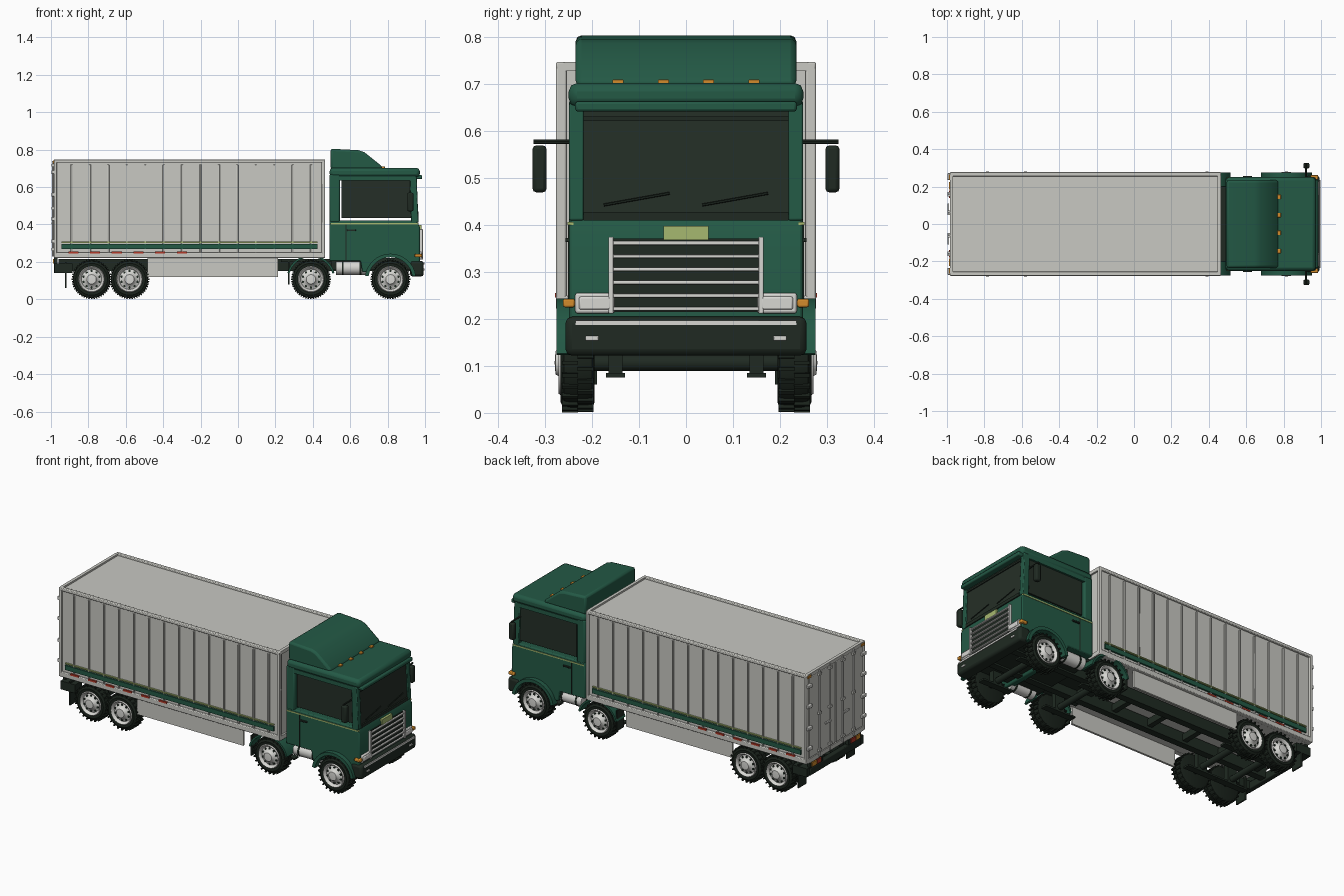
import bpy, bmesh, math
from mathutils import Vector, Matrix

default_cube = bpy.data.objects.get("Cube")
if default_cube:
    bpy.data.objects.remove(default_cube, do_unlink=True)


def material(name, red, green_part, blue):
    mat = bpy.data.materials.new(name)
    mat.use_nodes = True
    colour = (red, green_part, blue, 1)
    mat.diffuse_color = colour
    shader = next(n for n in mat.node_tree.nodes if n.type == "BSDF_PRINCIPLED")
    shader.inputs["Base Color"].default_value = colour
    return mat


green = material("cab green", .017, .1, .06)
grey = material("container grey", .58, .58, .54)
black = material("chassis black", .014, .023, .016)
glass = material("dark glass", .018, .028, .02)
rubber = material("tyre rubber", .01, .016, .011)
silver = material("silver trim", .68, .68, .65)
lime = material("lime accent", .38, .48, .16)
orange = material("orange lamp", .65, .26, .025)
red = material("red lamp", .45, .04, .02)


def finish(name, bm, mat, bevel=0.0, smooth=False):
    """Turn a bmesh into an object, with optional bevel and smooth shading."""
    bmesh.ops.recalc_face_normals(bm, faces=bm.faces)
    mesh = bpy.data.meshes.new(name)
    bm.to_mesh(mesh)
    bm.free()
    mesh.materials.append(mat)
    obj = bpy.data.objects.new(name, mesh)
    bpy.context.collection.objects.link(obj)
    if bevel:
        mod = obj.modifiers.new("Bevel", "BEVEL")
        mod.width = bevel
        mod.segments = 2
        mod.limit_method = "ANGLE"
    if smooth:
        bpy.ops.object.select_all(action="DESELECT")
        obj.select_set(True)
        bpy.context.view_layer.objects.active = obj
        bpy.ops.object.shade_smooth_by_angle(angle=math.radians(35))
    return obj


def box(name, mat, x, y, z, bevel=0.0, mirror=False):
    """Box from axis ranges; mirror repeats it on the other side."""
    for side in ((1, -1) if mirror else (1,)):
        bm = bmesh.new()
        bmesh.ops.create_cube(bm, size=1)
        for v in bm.verts:
            v.co = Vector([(a + b) / 2 + c * (b - a) for (a, b), c in zip((x, y, z), v.co)])
            v.co.y *= side
        label = name if not mirror else ("left_" if side > 0 else "right_") + name
        finish(label, bm, mat, bevel, smooth=bevel > 0)


def extrude(name, mat, points, y, bevel=0.0, mirror=False):
    """Side profile of (x, z) points pushed along y."""
    for side in ((1, -1) if mirror else (1,)):
        bm = bmesh.new()
        face = bm.faces.new([bm.verts.new((px, y[0] * side, pz)) for px, pz in points])
        moved = bmesh.ops.extrude_face_region(bm, geom=[face])["geom"]
        for v in moved:
            if isinstance(v, bmesh.types.BMVert):
                v.co.y = y[1] * side
        label = name if not mirror else ("left_" if side > 0 else "right_") + name
        finish(label, bm, mat, bevel, smooth=True)


def rod(name, mat, start, end, radius, sides=12):
    start, end = Vector(start), Vector(end)
    axis = end - start
    place = Matrix.Translation((start + end) / 2) @ axis.to_track_quat("Z", "Y").to_matrix().to_4x4()
    bm = bmesh.new()
    bmesh.ops.create_cone(bm, cap_ends=True, segments=sides, radius1=radius,
                          radius2=radius, depth=axis.length, matrix=place)
    finish(name, bm, mat, smooth=True)


def lathe(name, mat, profile, centre, side, steps=40):
    """Spin (radius, y) points about a wheel axis."""
    bm = bmesh.new()
    verts = [bm.verts.new((r, y * side, 0)) for r, y in profile]
    edges = [bm.edges.new(pair) for pair in zip(verts, verts[1:])]
    bmesh.ops.spin(bm, geom=verts + edges, cent=(0, 0, 0), axis=(0, 1, 0),
                   angle=math.tau, steps=steps)
    bmesh.ops.remove_doubles(bm, verts=bm.verts, dist=1e-5)
    bmesh.ops.translate(bm, verts=bm.verts, vec=centre)
    finish(name, bm, mat, smooth=True)


def arc(cx, cz, radius, start, end, count=16):
    angles = [math.radians(start + (end - start) * i / count) for i in range(count + 1)]
    return [(cx + radius * math.cos(a), cz + radius * math.sin(a)) for a in angles]


# Wheels: tyre, tread lugs, rim, vent holes, hub
axle_z = .107
axles = {"rear": -.783, "middle": -.58, "drive": .39, "steer": .815}
tyre = [(0, .195), (.085, .195), (.098, .2), (.1, .215), (.1, .245), (.097, .26), (.085, .267),
        (.068, .265), (.064, .25), (0, .25)]
rim = [(.064, .245), (.07, .266), (.066, .272), (.06, .268), (.054, .256), (.044, .26),
       (.03, .268), (.025, .278), (0, .28)]
for label, x in axles.items():
    rod(label + "_axle", black, (x, -.2, axle_z), (x, .2, axle_z), .018)
    for side, prefix in ((1, "left_"), (-1, "right_")):
        hub = Vector((x, 0, axle_z))
        lathe(prefix + label + "_tyre", rubber, tyre, hub, side)
        lathe(prefix + label + "_rim", silver, rim, hub, side)
        lugs, holes = bmesh.new(), bmesh.new()
        for i in range(48):
            turn = Matrix.Translation(hub) @ Matrix.Rotation(math.tau * i / 48, 4, "Y")
            y = (.214 if i % 2 else .247) * side
            slot = Matrix.Translation((0, y, .1)) @ Matrix.Diagonal((.008, .034, .012, 1))
            bmesh.ops.create_cube(lugs, size=1, matrix=turn @ slot)
        for i in range(10):
            turn = Matrix.Translation(hub) @ Matrix.Rotation(math.tau * i / 10, 4, "Y")
            spot = Matrix.Translation((0, .258 * side, .045)) @ Matrix.Rotation(math.pi / 2, 4, "X")
            bmesh.ops.create_cone(holes, cap_ends=True, segments=10, radius1=.0065,
                                  radius2=.0065, depth=.009, matrix=turn @ spot)
        finish(prefix + label + "_tread_lugs", lugs, rubber)
        finish(prefix + label + "_rim_holes", holes, black)

# Chassis rails, cross members and suspension
box("chassis_rail", black, (-.96, .93), (.07, .11), (.15, .215), mirror=True)
for i in range(8):
    x = -.9 + i * .24
    box("cross_member", black, (x, x + .03), (-.11, .11), (.165, .205))
for label, x in axles.items():
    box(label + "_spring", black, (x - .1, x + .1), (.13, .17), (.075, .085), mirror=True)
    box(label + "_spring_mount", black, (x - .03, x + .03), (.135, .165), (.08, .215), mirror=True)
box("cab_floor", black, (.5, .95), (-.19, .19), (.16, .22))
box("front_subframe", black, (.23, .5), (-.2, .2), (.198, .215))
box("mud_flap", black, (-.925, -.917), (.19, .265), (.06, .2), mirror=True)
box("rear_flap_bracket", black, (-.98, -.885), (.2, .265), (.14, .19), mirror=True)
box("drive_flap", black, (.268, .276), (.2, .265), (.08, .2), mirror=True)
box("rear_bumper", black, (-.985, -.955), (-.24, .24), (.14, .185), .005)
for name, mat, y in (("tail_lamp", red, .16), ("turn_lamp", orange, .205)):
    box(name, mat, (-.99, -.98), (y - .02, y + .02), (.19, .215), mirror=True)
box("tail_lamp_bar", black, (-.983, -.965), (.12, .24), (.182, .222), mirror=True)
box("side_skirt", grey, (-.485, .215), (.245, .257), (.12, .222), mirror=True)

# Container body with frame rails and posts
box("container", grey, (-.975, .455), (-.265, .265), (.222, .738))
box("top_rail", grey, (-.985, .465), (.255, .277), (.73, .748), .004, mirror=True)
box("bottom_rail", grey, (-.985, .465), (.25, .277), (.22, .25), .004, mirror=True)
for label, x in (("rear", -.985), ("front", .447)):
    box(label + "_corner_post", grey, (x, x + .018), (.255, .277), (.22, .748), .004, mirror=True)
    box(label + "_header", grey, (x, x + .018), (-.26, .26), (.728, .748))
    box(label + "_sill", grey, (x, x + .018), (-.26, .26), (.22, .245))
for i in range(14):
    x = -.89 + i * .0985
    if x < .43:
        box("side_rib", grey, (x - .005, x + .005), (.262, .273), (.25, .72), .002, mirror=True)
box("container_stripe", green, (-.945, .425), (.264, .275), (.268, .295), mirror=True)
box("container_pinstripe", lime, (-.945, .425), (.264, .275), (.302, .308), mirror=True)
for i in range(6):
    x = -.88 + i * .116
    box("side_reflector", red, (x - .027, x + .027), (.27, .279), (.246, .256), mirror=True)

# Rear doors with lock rods, hinges and lamps
box("rear_door", grey, (-.985, -.97), (.004, .25), (.248, .726), .003, mirror=True)
for side in (1, -1):
    for y in (.06, .16):
        rod("lock_rod", silver, (-.99, y * side, .23), (-.99, y * side, .74), .005, 8)
        for z in (.26, .48, .71):
            box("rod_bracket", grey, (-.996, -.983), (y * side - .012, y * side + .012), (z, z + .014))
for z in (.3, .42, .55, .67):
    box("door_hinge", silver, (-.997, -.98), (.235, .272), (z, z + .02), .003, mirror=True)
box("door_handle", silver, (-.998, -.99), (.06, .11), (.4, .41), mirror=True)
box("rear_marker", orange, (-.99, -.98), (.235, .265), (.727, .741), mirror=True)

# Cab lower body with front wheel arch
steer = axles["steer"]
body = [(.49, .205), (.655, .205), (.665, .145)] + arc(steer, axle_z, .124, 162, 20)
body += [(.972, .15), (.972, .385), (.955, .42), (.49, .42)]
extrude("cab_body", green, body, (-.249, .249), .006)


def fender(name, x, inner, outer, start, end, y):
    ring = arc(x, axle_z, outer, start, end) + arc(x, axle_z, inner, end, start)
    extrude(name, green, ring, y, mirror=True)


fender("front_fender", steer, .118, .137, 8, 172, (.235, .276))
fender("drive_fender", axles["drive"], .119, .13, 15, 165, (.19, .276))

# Cab upper shell, roof, visor and wind deflector
box("cab_back_wall", green, (.49, .545), (-.249, .249), (.41, .67), .008)
extrude("windscreen_pillar", green, [(.925, .41), (.965, .41), (.955, .66), (.918, .66)],
        (.218, .249), .004, mirror=True)
box("cab_roof", green, (.49, .972), (-.25, .25), (.652, .703), .018)
box("sun_visor", green, (.945, .985), (-.236, .236), (.642, .664), .006)
box("window_header", green, (.54, .93), (.225, .249), (.635, .66), mirror=True)
extrude("wind_deflector", green, [(.495, .695), (.775, .695), (.765, .715), (.675, .787),
        (.645, .797), (.495, .805)], (-.235, .235), .012)
for y in (-.145, -.048, .048, .145):
    box("roof_marker", orange, (.765, .785), (y - .012, y + .012), (.7, .71), .002)

# Windows and wipers
extrude("windscreen", glass, [(.94, .41), (.958, .41), (.95, .65), (.93, .65)], (-.22, .22))
box("windscreen_seal", black, (.945, .966), (-.218, .218), (.41, .428))
box("windscreen_top_seal", black, (.94, .957), (-.218, .218), (.622, .632))
box("side_window", glass, (.553, .93), (.228, .238), (.435, .64), mirror=True)
for y in (-.175, .035):
    rod("wiper", black, (.963, y, .443), (.962, y + .14, .468), .003, 6)

# Door details
box("belt_stripe", lime, (.495, .965), (.24, .252), (.4, .407), mirror=True)
box("door_seam", black, (.576, .581), (.24, .251), (.21, .4), mirror=True)
box("door_handle", black, (.583, .63), (.245, .257), (.364, .373), .002, mirror=True)
for side, prefix in ((1, "left_"), (-1, "right_")):
    rod(prefix + "fuel_tank", silver, (.525, side * .2, .167), (.685, side * .2, .167), .036, 24)
    for x in (.555, .65):
        rod(prefix + "tank_strap", black, (x, side * .2, .167), (x + .01, side * .2, .167), .038, 24)
    rod(prefix + "mirror_arm", black, (.92, side * .24, .578), (.92, side * .325, .578), .005, 8)
box("side_mirror", black, (.905, .938), (.297, .327), (.47, .57), .008, mirror=True)

# Grille, bumper and front lamps
box("grille_back", black, (.96, .976), (-.158, .158), (.215, .372))
for i in range(6):
    z = .222 + i * .028
    box("grille_bar", silver, (.97, .986), (-.156, .156), (z - .004, z + .004), .002)
box("grille_post", silver, (.965, .988), (.154, .165), (.212, .375), .002, mirror=True)
box("front_badge_plate", lime, (.965, .98), (-.048, .048), (.368, .398))
box("front_bumper", black, (.92, .993), (-.257, .257), (.122, .205), .014)
box("bumper_strip", silver, (.985, .996), (-.235, .235), (.187, .197))
box("fog_lamp", silver, (.985, .997), (.186, .214), (.154, .164), .002, mirror=True)
box("headlamp_surround", silver, (.955, .982), (.152, .236), (.212, .256), .005, mirror=True)
box("headlamp", silver, (.975, .988), (.16, .228), (.22, .248), .004, mirror=True)
box("indicator", orange, (.945, .985), (.237, .262), (.225, .243), .004, mirror=True)
